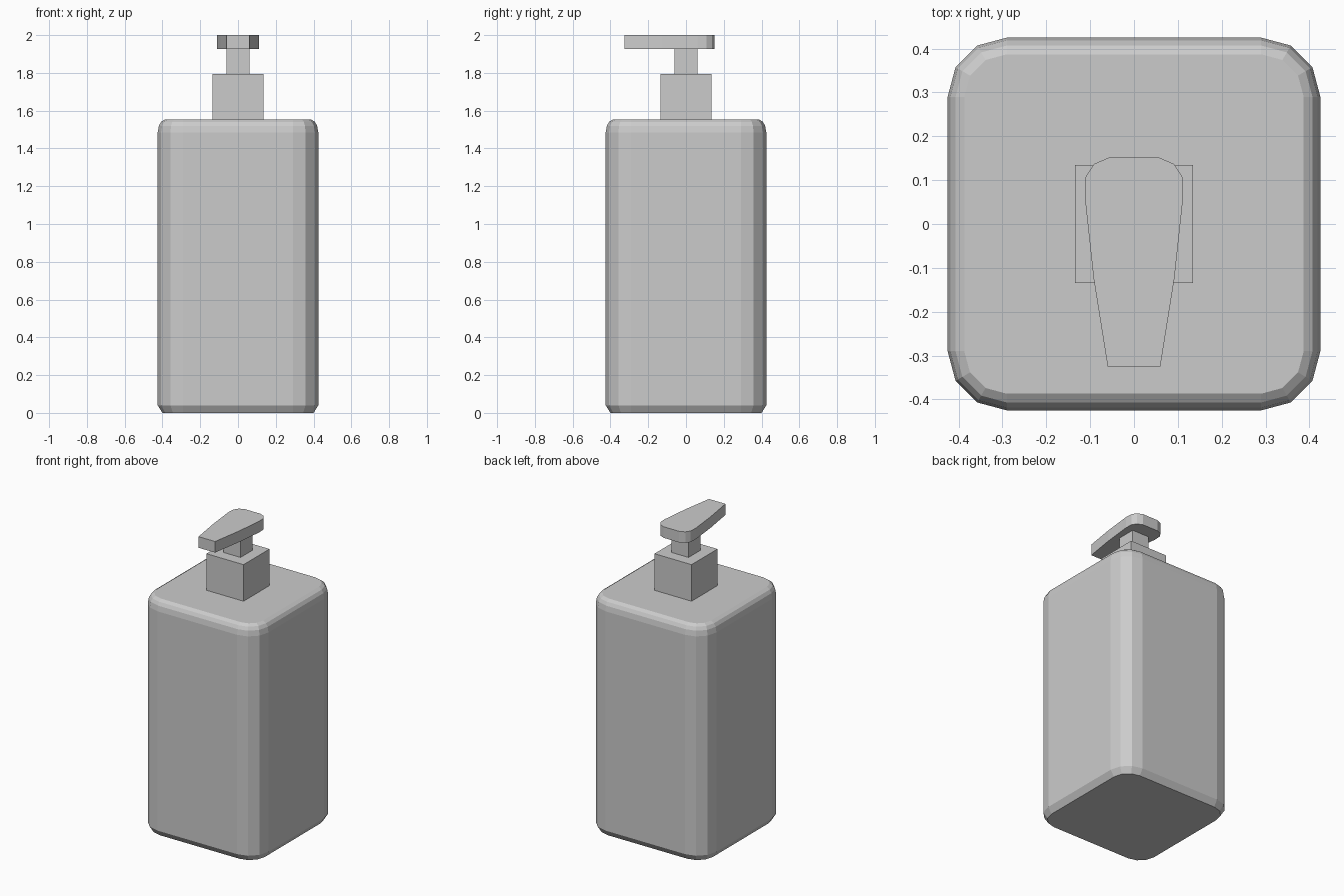
import bpy, bmesh, math

cube = bpy.data.objects.get("Cube")
if cube:
    bpy.data.objects.remove(cube, do_unlink=True)

GREY = (0.6, 0.6, 0.6, 1)
grey = bpy.data.materials.new("plain grey")
grey.use_nodes = True
grey.diffuse_color = GREY
grey.node_tree.nodes["Principled BSDF"].inputs["Base Color"].default_value = GREY


def loft(name, rings):
    """Skin a stack of (outline, z) sections and cap both ends."""
    bm = bmesh.new()
    loops = [[bm.verts.new((x, y, z)) for x, y in outline] for outline, z in rings]
    n = len(loops[0])
    bm.faces.new(loops[0][::-1])
    bm.faces.new(loops[-1])
    for low, high in zip(loops, loops[1:]):
        for i in range(n):
            j = (i + 1) % n
            bm.faces.new((low[i], low[j], high[j], high[i]))
    bmesh.ops.recalc_face_normals(bm, faces=bm.faces)
    mesh = bpy.data.meshes.new(name)
    bm.to_mesh(mesh)
    bm.free()
    mesh.materials.append(grey)
    obj = bpy.data.objects.new(name, mesh)
    bpy.context.collection.objects.link(obj)
    return obj


def rounded_square(half, core=0.29, segments=3):
    """Square outline whose corner arcs are centred on a fixed core square."""
    points = []
    for k, (sx, sy) in enumerate([(1, 1), (-1, 1), (-1, -1), (1, -1)]):
        for s in range(segments + 1):
            a = math.pi / 2 * (k + s / segments)
            points.append((sx * core + (half - core) * math.cos(a),
                           sy * core + (half - core) * math.sin(a)))
    return points


def square(half):
    return [(half, half), (-half, half), (-half, -half), (half, -half)]


# Bottle body with chamfered base and softened shoulder
body_profile = [(0.40, 0), (0.425, 0.04), (0.425, 1.485),
                (0.419, 1.52), (0.407, 1.541), (0.387, 1.554)]
loft("bottle_body", [(rounded_square(h), z) for h, z in body_profile])

# Square collar and pump stem
loft("collar", [(square(0.135), 1.55), (square(0.135), 1.795)])
loft("pump_stem", [(square(0.062), 1.79), (square(0.062), 1.93)])

# Tapered pump head, rounded at the back, spout toward the front
side = [(0.06, -0.325), (0.092, -0.125), (0.112, 0.06),
        (0.11, 0.108), (0.091, 0.137), (0.056, 0.152)]
head = side + [(-x, y) for x, y in reversed(side)]
loft("pump_head", [(head, 1.927), (head, 2.0)])
